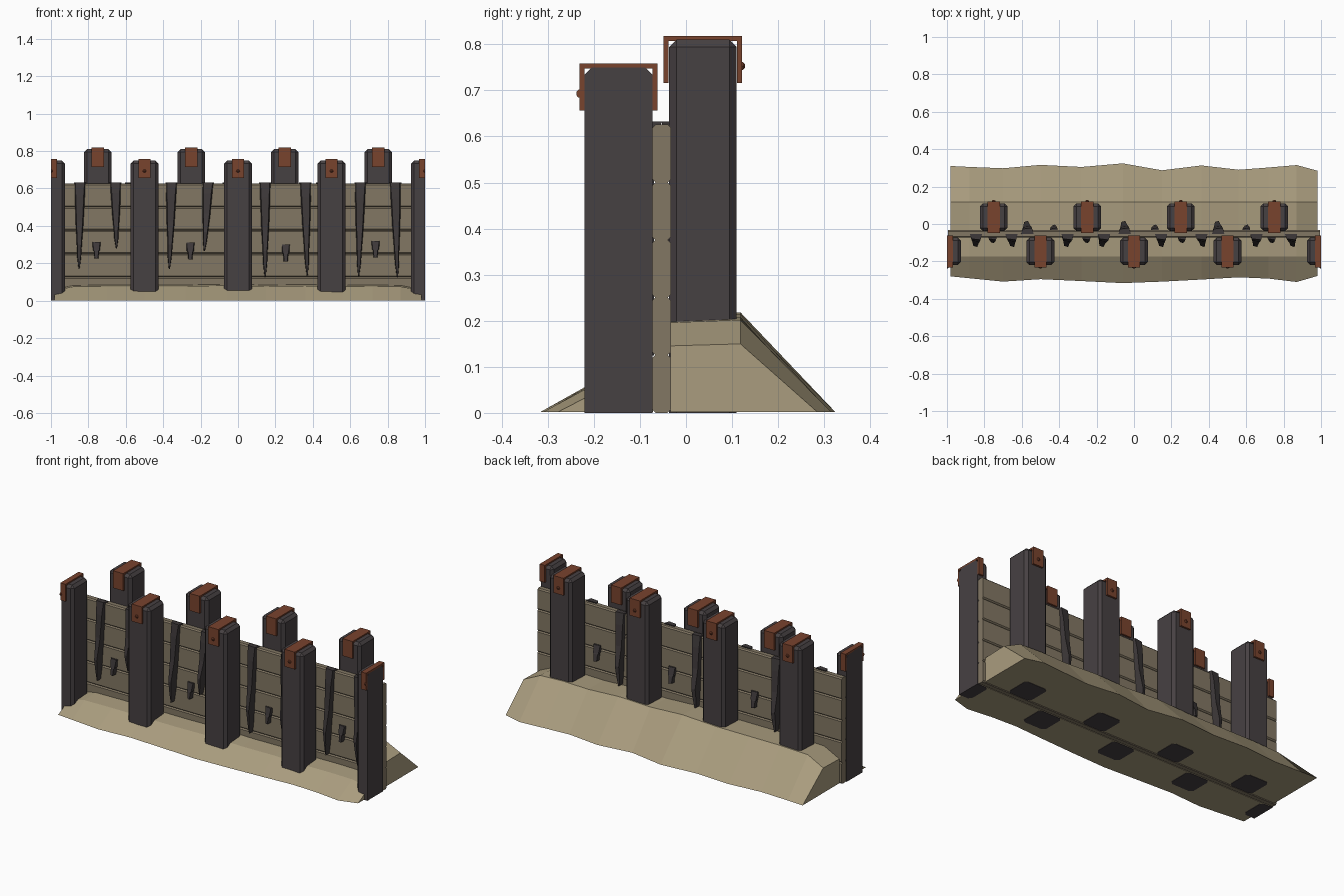
import bpy, bmesh, math
from mathutils import Vector

if "Cube" in bpy.data.objects:
    bpy.data.objects.remove(bpy.data.objects["Cube"])


def material(name, rgb):
    m = bpy.data.materials.new(name)
    m.diffuse_color = (*rgb, 1)
    m.use_nodes = True
    m.node_tree.nodes["Principled BSDF"].inputs["Base Color"].default_value = m.diffuse_color
    return m


DARK = material("dark timber", (0.062, 0.052, 0.055))
SPLINT = material("charred splinter", (0.047, 0.040, 0.041))
PLANK = material("weathered plank", (0.225, 0.185, 0.127))
EARTH = material("packed earth", (0.40, 0.335, 0.21))
RUST = material("rusty metal", (0.19, 0.056, 0.027))


def finish(bm, name, mat):
    bmesh.ops.recalc_face_normals(bm, faces=bm.faces)
    me = bpy.data.meshes.new(name)
    bm.to_mesh(me)
    bm.free()
    me.materials.append(mat)
    ob = bpy.data.objects.new(name, me)
    bpy.context.collection.objects.link(ob)
    return ob


def add_box(bm, lo, hi):
    vs = bmesh.ops.create_cube(bm, size=1)["verts"]
    for v in vs:
        v.co = Vector([lo[i] + (v.co[i] + 0.5) * (hi[i] - lo[i]) for i in range(3)])
    return vs


def clip(bm, limit=1.0):
    """Trim anything beyond the section ends and close the cut."""
    for s in (-1, 1):
        res = bmesh.ops.bisect_plane(bm, geom=bm.verts[:] + bm.edges[:] + bm.faces[:],
                                     plane_co=(s * limit, 0, 0), plane_no=(s, 0, 0), clear_outer=True)
        edges = [e for e in res["geom_cut"] if isinstance(e, bmesh.types.BMEdge)]
        if edges:
            bmesh.ops.holes_fill(bm, edges=edges, sides=0)


def loft(bm, rings):
    """Skin closed rings of equal length and cap both ends."""
    rows = [[bm.verts.new(p) for p in r] for r in rings]
    n = len(rows[0])
    for a, b in zip(rows, rows[1:]):
        for i in range(n):
            j = (i + 1) % n
            bm.faces.new((a[i], a[j], b[j], b[i]))
    bm.faces.new(rows[0])
    bm.faces.new(rows[-1])


def post(x, yc, top, side, label):
    # Chamfered post
    bm = bmesh.new()
    add_box(bm, (x - 0.074, yc - 0.0735, 0), (x + 0.074, yc + 0.0735, top))
    edges = [e for e in bm.edges if max(v.co.z for v in e.verts) > 0.01]
    bmesh.ops.bevel(bm, geom=edges, offset=0.016, segments=1, affect='EDGES')
    clip(bm)
    finish(bm, label + "_post", DARK)
    # Metal strap folded over the top
    bm = bmesh.new()
    o, t, low, high = 0.085, 0.011, top - 0.094, top + 0.008
    prof = [(-o, low), (-o, high), (o, high), (o, low),
            (o - t, low), (o - t, high - t), (t - o, high - t), (t - o, low)]
    loft(bm, [[(x + dx, yc + y, z) for y, z in prof] for dx in (-0.033, 0.033)])
    clip(bm)
    finish(bm, label + "_strap", RUST)
    # Bolt on the outer face of the strap
    bm = bmesh.new()
    z = top - 0.057
    loft(bm, [[(x + r * math.cos(a * math.pi / 3), yc + side * d, z + r * math.sin(a * math.pi / 3))
               for a in range(6)] for d, r in ((0.08, 0.010), (0.087, 0.010), (0.0915, 0.004))])
    clip(bm)
    finish(bm, label + "_bolt", RUST)


for px in (-1, -0.5, 0, 0.5, 1):
    post(px, -0.1465, 0.75, -1, "front")
for px in (-0.75, -0.25, 0.25, 0.75):
    post(px, 0.0365, 0.81, 1, "back")

# Plank wall: five horizontal boards
bm = bmesh.new()
for i in range(5):
    vs = add_box(bm, (-0.995, -0.073, i * 0.125), (0.995, -0.033, (i + 1) * 0.125 + 0.001))
    edges = list({e for v in vs for e in v.link_edges if abs(e.verts[0].co.x - e.verts[1].co.x) > 1})
    bmesh.ops.bevel(bm, geom=edges, offset=0.007, segments=1, affect='EDGES')
finish(bm, "plank_wall", PLANK)

# Earth banks on both sides: x, front foot, back foot, crest factor
STATIONS = [(-0.98, -0.28, 0.31, 0.72), (-0.88, -0.29, 0.305, 0.97), (-0.70, -0.308, 0.298, 1.0),
            (-0.50, -0.295, 0.316, 1.0), (-0.28, -0.305, 0.305, 1.0), (-0.06, -0.316, 0.324, 1.05),
            (0.15, -0.308, 0.287, 1.0), (0.36, -0.297, 0.313, 1.03), (0.56, -0.285, 0.290, 0.98),
            (0.72, -0.292, 0.302, 1.0), (0.87, -0.310, 0.315, 0.97), (0.98, -0.278, 0.285, 0.72)]
bm = bmesh.new()
loft(bm, [[(x, b, 0.002), (x, 0.118, 0.208 * k), (x, -0.034, 0.202 * k), (x, -0.034, 0.002)]
          for x, f, b, k in STATIONS])
finish(bm, "back_earth_bank", EARTH)
bm = bmesh.new()
loft(bm, [[(x, f, 0.002), (x, -0.175, 0.077 * k), (x, -0.072, 0.084 * k), (x, -0.072, 0.002)]
          for x, f, b, k in STATIONS])
finish(bm, "front_earth_bank", EARTH)

# Splinter outline: fraction down, half width, sideways shift, depth
SHARD = [(0, 0.033, 0, 0.012), (0.16, 0.028, 0.003, 0.022), (0.45, 0.022, 0.0, 0.03),
         (0.72, 0.014, -0.004, 0.05), (0.86, 0.011, 0.002, 0.042), (1, 0.003, 0.004, 0.035)]
STUB = [(0, 0.026, 0, 0.012), (0.5, 0.020, 0.002, 0.022), (0.55, 0.015, 0.002, 0.024), (1, 0.011, 0, 0.03)]


def splinter(shape, x, top, tip, lean, side, label):
    bm = bmesh.new()
    wall = -0.073 if side < 0 else -0.033
    rings = []
    for f, w, s, d in shape:
        cx, z = x + lean * (f + s * 25 * (1 - f)), top + (tip - top) * f
        inner = wall - side * 0.02 if f == 0 else wall - side * 0.004
        outer = wall + side * d
        rings.append([(cx - w, inner, z), (cx + w, inner, z),
                      (cx + w * 0.75, outer, z), (cx - w * 0.75, outer - side * 0.006, z)])
    loft(bm, rings)
    finish(bm, label, SPLINT)


# Long splinters on the front: x, tip height, sideways lean
for x, tip, lean in ((-0.845, 0.17, -0.005), (-0.655, 0.28, 0.005), (-0.355, 0.17, -0.012),
                     (-0.16, 0.265, -0.02), (0.145, 0.125, 0.0), (0.36, 0.135, 0.01),
                     (0.655, 0.13, -0.01), (0.84, 0.125, 0.012)):
    splinter(SHARD, x, 0.632, tip, lean, -1, "front_long_splinter")
for x, z in ((-0.757, 0.315), (-0.255, 0.31), (0.255, 0.30), (0.735, 0.32)):
    splinter(STUB, x, z, z - 0.09, 0, -1, "front_stub_splinter")

# Splinters on the back
for x in (-0.57, -0.05, 0.45):
    splinter(SHARD, x, 0.632, 0.21, -0.01, 1, "back_long_splinter")
for x in (-0.43, 0.11, 0.60):
    splinter(STUB, x, 0.40, 0.31, 0, 1, "back_stub_splinter")
